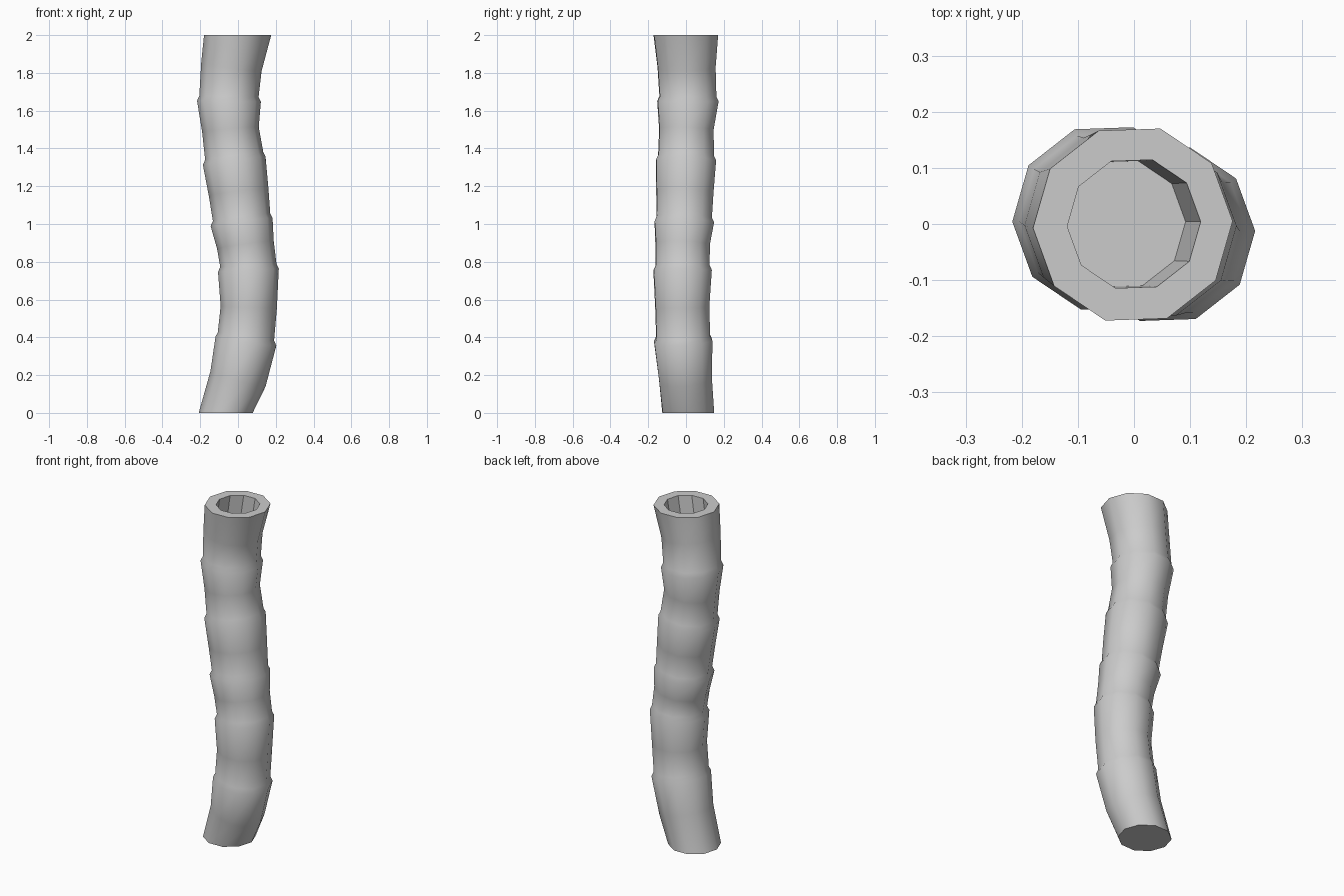
import bpy, bmesh, math
from mathutils import Vector

if "Cube" in bpy.data.objects:
    bpy.data.objects.remove(bpy.data.objects["Cube"])

SIDES = 10
# Trunk stations: height, centre x, centre y, radius
STATIONS = [
    (0.00, -0.065, 0.012, 0.143), (0.18, 0.000, -0.003, 0.146),
    (0.38, 0.042, -0.015, 0.161), (0.56, 0.057, -0.020, 0.149),
    (0.755, 0.055, -0.018, 0.161), (0.89, 0.039, -0.018, 0.150),
    (1.01, 0.019, -0.009, 0.164), (1.17, 0.003, -0.006, 0.158),
    (1.335, -0.020, 0.000, 0.166), (1.50, -0.040, 0.002, 0.150),
    (1.65, -0.048, 0.010, 0.169), (1.83, -0.035, 0.003, 0.160),
    (2.00, -0.002, -0.001, 0.178),
]
JOINTS = {2, 4, 6, 8, 10}


def add_ring(bm, centre, radius, slope=(0, 0)):
    """Ring of vertices tilted square to the trunk's path."""
    ring = []
    for i in range(SIDES):
        a = 2 * math.pi * i / SIDES + math.radians(2)
        x, y = radius * math.cos(a), radius * math.sin(a)
        z = -slope[0] * x - slope[1] * y
        ring.append(bm.verts.new(centre + Vector((x, y, z))))
    return ring


def bridge(bm, low, high, smooth=True):
    for i in range(SIDES):
        j = (i + 1) % SIDES
        bm.faces.new((low[i], low[j], high[j], high[i])).smooth = smooth


bm = bmesh.new()
rings = []
last = len(STATIONS) - 1

# Outer skin, with a small ledge at every joint
for k, (z, x, y, r) in enumerate(STATIONS):
    slope = (0, 0)
    if 0 < k < last:
        a, b = STATIONS[k - 1], STATIONS[k + 1]
        slope = tuple((b[n] - a[n]) / (b[0] - a[0]) for n in (1, 2))
    rings.append(add_ring(bm, Vector((x, y, z)), r, slope))
    if k in JOINTS:
        rings.append(add_ring(bm, Vector((x, y, z + 0.025)), r - 0.012, slope))
for low, high in zip(rings, rings[1:]):
    bridge(bm, low, high)
bm.faces.new(rings[0][::-1])

# Flat rim and the hollow at the top
rim = add_ring(bm, Vector((0, 0, 2)), 0.119)
floor = add_ring(bm, Vector((-0.025, 0, 1.83)), 0.117)
bridge(bm, rings[-1], rim, False)
bridge(bm, rim, floor, False)
bm.faces.new(floor)

bmesh.ops.recalc_face_normals(bm, faces=bm.faces)
# Crisp edges round the rim and the base
for e in bm.edges:
    if len(e.link_faces) == 2 and e.calc_face_angle() > math.radians(50):
        e.smooth = False

mesh = bpy.data.meshes.new("bamboo_trunk")
bm.to_mesh(mesh)
bm.free()
trunk = bpy.data.objects.new("bamboo_trunk", mesh)
bpy.context.collection.objects.link(trunk)
